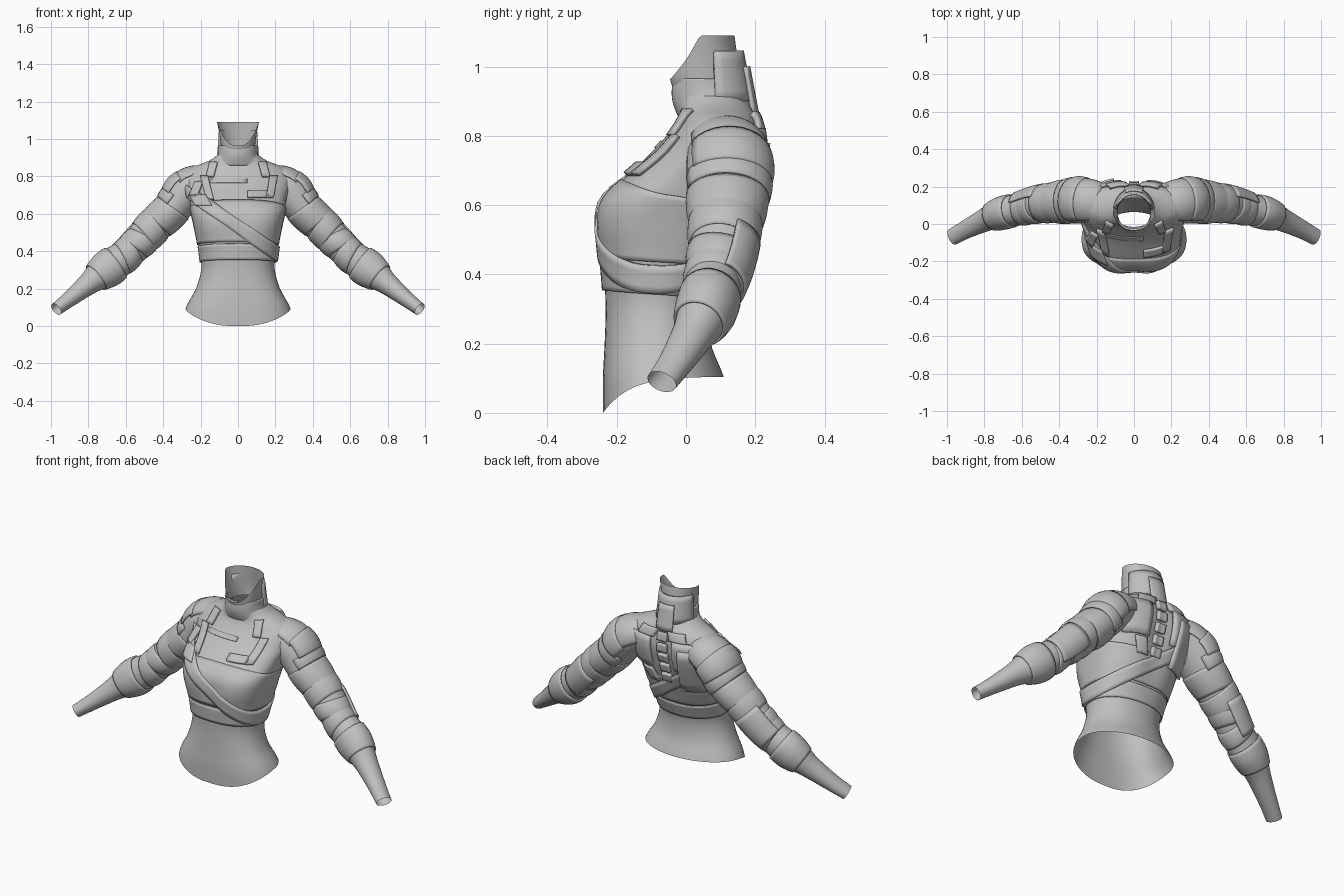
import bpy, bmesh, math
from mathutils import Vector

if "Cube" in bpy.data.objects:
    bpy.data.objects.remove(bpy.data.objects["Cube"])

grey = bpy.data.materials.new("warm_grey")
grey.diffuse_color = (0.53, 0.53, 0.53, 1)
grey.use_nodes = True
grey.node_tree.nodes["Principled BSDF"].inputs["Base Color"].default_value = grey.diffuse_color


def spline(keys, t):
    """Catmull-Rom through keys; t counts keys."""
    n = len(keys) - 1
    i = max(0, min(n - 1, int(math.floor(t))))
    f = max(0.0, min(1.0, t - i))
    a, b, c, d = (Vector(keys[max(0, min(n, k))]) for k in (i - 1, i, i + 1, i + 2))
    return 0.5 * (2 * b + (c - a) * f + (2 * a - 5 * b + 4 * c - d) * f * f
                  + (3 * b - a - 3 * c + d) * f ** 3)


def sheet(name, rows, closed=False, thick=0.0, mirror=False, angle=40):
    """Skin a grid of points; optional thickness and mirrored copy."""
    bm = bmesh.new()
    vs = [[bm.verts.new(p) for p in r] for r in rows]
    w = len(rows[0])
    for a, b in zip(vs, vs[1:]):
        for j in range(w if closed else w - 1):
            bm.faces.new((a[j], a[(j + 1) % w], b[(j + 1) % w], b[j]))
    bmesh.ops.recalc_face_normals(bm, faces=bm.faces)
    me = bpy.data.meshes.new(name)
    bm.to_mesh(me)
    bm.free()
    me.materials.append(grey)
    ob = bpy.data.objects.new(name, me)
    bpy.context.collection.objects.link(ob)
    if thick:
        m = ob.modifiers.new("thickness", 'SOLIDIFY')
        m.thickness, m.offset = thick, 0
    if mirror:
        ob.modifiers.new("mirror", 'MIRROR')
    bpy.context.view_layer.objects.active = ob
    ob.select_set(True)
    bpy.ops.object.shade_smooth_by_angle(angle=math.radians(angle))
    ob.select_set(False)
    return ob


# Torso sections: height, half width, front y, back y, squareness of the front
BODY = [(0.00, 0.305, -0.24, 0.13, 2.5), (0.10, 0.278, -0.24, 0.11, 2.5),
        (0.20, 0.225, -0.235, 0.072, 2.4), (0.30, 0.197, -0.232, 0.065, 2.3),
        (0.37, 0.20, -0.235, 0.085, 2.4), (0.45, 0.212, -0.243, 0.12, 2.6),
        (0.55, 0.232, -0.253, 0.16, 2.9), (0.62, 0.248, -0.236, 0.19, 2.8),
        (0.69, 0.26, -0.165, 0.213, 2.4), (0.75, 0.28, -0.10, 0.225, 2.0),
        (0.80, 0.285, -0.055, 0.222, 2.0), (0.85, 0.24, -0.022, 0.21, 2.0),
        (0.88, 0.16, -0.02, 0.195, 2.0), (0.915, 0.108, -0.03, 0.175, 2.0)]


def section(z):
    for i in range(len(BODY) - 1):
        if z <= BODY[i + 1][0] or i == len(BODY) - 2:
            f = (z - BODY[i][0]) / (BODY[i + 1][0] - BODY[i][0])
            return spline(BODY, i + max(0, min(1, f)))


def body(a, z, off=0.0):
    """Point on the torso; a = 0 faces front."""
    _, hw, yf, yb, n = section(z)
    s, c = math.sin(a), math.cos(a)
    if c < 0:
        n = 2.0 + 0.4 * max(0, 1 - abs(z - 0.5) / 0.25)
    x = (hw + off) * math.copysign(abs(s) ** (2 / n), s)
    ym = (yf + yb) / 2
    y = ym - ((yb - yf) / 2 + off) * math.copysign(abs(c) ** (2 / n), c)
    near = math.exp(-(x / 0.06) ** 2)
    if c > 0:    # soft dip between the breasts
        y += 0.012 * near * max(0, 1 - abs(z - 0.55) / 0.14)
    else:        # groove along the spine
        y -= 0.03 * near * max(0, 1 - abs(z - 0.68) / 0.3)
    return Vector((x, y, z))


N = 56
ring = [2 * math.pi * j / N for j in range(N)]

# Bare waist with a hem that rises steeply from the front
waist = []
for i in range(15):
    row = []
    for a in ring:
        d = max(0, body(a, 0.05).y + 0.24)
        hem = 0.105 * (1 - math.exp(-d / 0.075))
        row.append(body(a, hem + (0.39 - hem) * i / 14))
    waist.append(row)
sheet("waist", waist, True)


# Cropped top, with a hem band and a chest wrap
def wrap(name, z0, z1, off, steps, s0=0.0, s1=0.0, thick=0.0):
    rows = [[body(a, z0 + (z1 - z0) * i / steps + (s0 + (s1 - s0) * i / steps) * math.cos(a), off)
             for a in ring] for i in range(steps + 1)]
    return sheet(name, rows, True, thick)


wrap("cropped_top", 0.36, 0.915, 0.002, 34)
wrap("hem_band", 0.342, 0.425, 0.006, 6, 0.012, 0.015, 0.006)
wrap("chest_wrap", 0.435, 0.625, 0.007, 14, 0.015, 0.05, 0.005)

# Diagonal strap circling the torso
strap = []
for i in range(5):
    row = []
    for a in ring:
        z = 0.5
        for _ in range(25):
            z = 0.5 * z + 0.5 * (0.53 - 0.72 * body(a, z).x)
        row.append(body(a, z + (i / 4 - 0.5) * 0.08, 0.011))
    strap.append(row)
sheet("diagonal_strap", strap, True, 0.012)


def plate(name, x0, x1, z0, z1, back=False, shear=0.0, off=0.012, thick=0.015, mirror=False):
    """Curved plate lying on the chest or the back."""
    rows = []
    for i in range(6):
        z = z0 + (z1 - z0) * i / 5
        row = []
        for j in range(6):
            x = x0 + (x1 - x0) * j / 5 + shear * i / 5
            lo, hi = -math.pi / 2, math.pi / 2
            for _ in range(25):
                m = (lo + hi) / 2
                if body(math.pi - m if back else m, z, off).x < x:
                    lo = m
                else:
                    hi = m
            row.append(body(math.pi - lo if back else lo, z, off))
        rows.append(row)
    return sheet(name, rows, False, thick, mirror)


# Chest harness
plate("chest_bracket_low", 0.05, 0.16, 0.69, 0.72)
plate("chest_bracket_side", 0.15, 0.19, 0.69, 0.80, shear=0.02)
plate("chest_bracket_left", -0.17, -0.13, 0.68, 0.80, shear=-0.03)
plate("chest_bar", -0.15, 0.05, 0.765, 0.785, off=0.005, thick=0.006)
plate("strap_buckle", -0.23, -0.14, 0.645, 0.70, shear=-0.03, off=0.02)
plate("pouch_clip", -0.26, -0.22, 0.69, 0.77, shear=0.03, off=0.02)
plate("shoulder_strap", 0.13, 0.17, 0.80, 0.875, shear=-0.02, off=0.012, mirror=True)

# Back armour: blades, spine links and lower bars
plate("shoulder_blade", 0.07, 0.20, 0.64, 0.82, True, 0.0, 0.012, 0.018, True)
plate("left_back_guard", -0.20, -0.09, 0.53, 0.78, True, -0.02, 0.022, 0.018)
plate("lower_blade", 0.05, 0.11, 0.55, 0.63, True, 0.03, 0.012, 0.016)
plate("back_yoke", 0.05, 0.15, 0.82, 0.865, True, -0.02, 0.012, 0.016, True)
for k in range(5):
    plate("spine_link", -0.028, 0.028, 0.56 + k * 0.062, 0.605 + k * 0.062, True, 0, 0.012, 0.02)

# Arm keys: centre x, y, z, radius in front view, radius in depth
ARM = [(0.14, 0.105, 0.785, 0.075, 0.095), (0.26, 0.12, 0.735, 0.105, 0.118),
       (0.35, 0.12, 0.63, 0.098, 0.116), (0.47, 0.11, 0.512, 0.092, 0.098),
       (0.58, 0.085, 0.395, 0.084, 0.086), (0.675, 0.066, 0.322, 0.093, 0.082),
       (0.742, 0.045, 0.272, 0.080, 0.074), (0.80, 0.02, 0.225, 0.06, 0.062),
       (0.90, -0.03, 0.145, 0.043, 0.05), (0.972, -0.07, 0.09, 0.035, 0.045)]


def arm(t, a, off=0.0):
    k = spline(ARM, t)
    d = (spline(ARM, min(9, t + 0.15)) - spline(ARM, max(0, t - 0.15)))
    d = Vector(d[:3]).normalized()
    up = d.cross(Vector((0, -1, 0))).normalized()
    if up.z < 0:
        up = -up
    side = d.cross(up)
    if side.y < 0:
        side = -side
    return Vector(k[:3]) + up * math.cos(a) * (k[3] + off) + side * math.sin(a) * (k[4] + off)


def sleeve(name, t0, t1, off, steps=8, a0=0.0, a1=2 * math.pi, bulge=0.0, thick=0.0, skew=0.0):
    full = a1 - a0 > 6.2
    m = 28 if full else 14
    rows = []
    for i in range(steps + 1):
        f = i / steps
        o = off + bulge * math.sin(math.pi * f)
        rows.append([arm(t0 + (t1 - t0) * f + skew * math.cos(a0 + (a1 - a0) * j / m),
                         a0 + (a1 - a0) * j / m, o)
                     for j in range(m if full else m + 1)])
    return sheet(name, rows, full, thick, True)


# Arm, overlapping sleeve folds and cuff
sleeve("arm", 0, 9, 0.0, 54)
sleeve("shoulder_yoke", 0.3, 1.1, 0.002, 8, -1.0, 1.9, 0.004, 0.006)
sleeve("shoulder_cap", 1.0, 1.65, 0.007, 8, -0.9, 2.0, 0.004, 0.008)
sleeve("shoulder_lame", 1.6, 2.05, 0.004, 6, -1.2, 2.3, 0.004, 0.008)
sleeve("upper_sleeve", 2.0, 2.75, 0.001, 8, bulge=0.004, thick=0.005, skew=0.08)
sleeve("mid_sleeve", 2.7, 3.3, 0.001, 8, bulge=0.005, thick=0.006, skew=-0.08)
sleeve("elbow_fold_upper", 3.3, 3.85, -0.002, 6, bulge=0.007, thick=0.006, skew=0.12)
sleeve("elbow_fold_lower", 3.8, 4.4, -0.002, 6, bulge=0.006, thick=0.006, skew=-0.12)
sleeve("elbow_guard", 3.1, 4.3, 0.007, 8, 0.4, 2.2, 0.005, 0.01)
sleeve("cuff", 4.75, 6.3, 0.003, 10, bulge=0.004, thick=0.008)


# Collar and neck guard: height, half width, front y, back y
def tube(name, keys, thick=0.0, top=None, steps=14):
    rows = []
    for i in range(steps + 1):
        f = i / steps
        row = []
        for a in ring:
            h = f * (top(a) if top else 1)
            z, hw, yf, yb = spline(keys, h * (len(keys) - 1))
            row.append((hw * math.sin(a), (yf + yb) / 2 - (yb - yf) / 2 * math.cos(a), z))
        rows.append(row)
    return sheet(name, rows, True, thick)


tube("collar", [(0.86, 0.135, -0.02, 0.195), (0.90, 0.108, -0.034, 0.182),
                (0.935, 0.10, -0.036, 0.17), (0.965, 0.10, -0.03, 0.165)], 0.01)
tube("neck_guard", [(0.92, 0.088, -0.03, 0.155), (0.97, 0.092, -0.047, 0.155),
                    (1.03, 0.10, -0.04, 0.148), (1.09, 0.112, -0.03, 0.14)], 0.0,
     lambda a: 0.3 + 0.7 * min(1, max(0, (1.0 - math.cos(a)) / 0.85)) ** 1.2)

# Raised plates behind the neck
for nm, half, z0, z1, o in (("nape_plate", 1.4, 0.90, 1.045, 0.0), ("nape_block", 0.42, 0.86, 1.0, 0.01)):
    rows = []
    for i in range(6):
        z = z0 + (z1 - z0) * i / 5
        r = 0.098 + o + (1.045 - z) * 0.07
        rows.append([(r * math.sin(a), 0.063 + (r + (1.045 - z) * 0.12) * math.cos(a), z)
                     for a in (half * (j / 6 - 1) for j in range(13))])
    sheet(nm, rows, False, 0.012)
